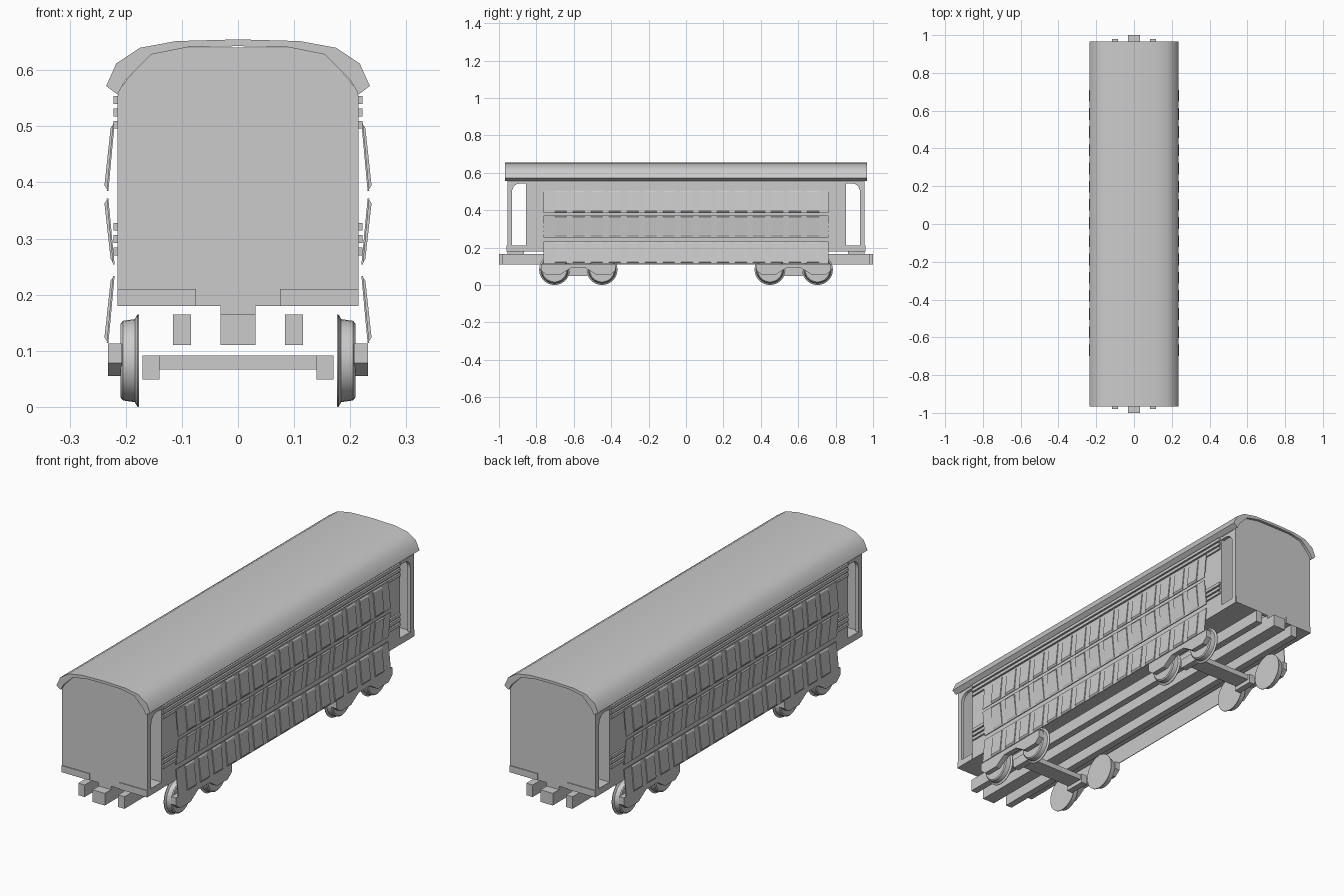
import bpy, bmesh, math

if "Cube" in bpy.data.objects:
    bpy.data.objects.remove(bpy.data.objects["Cube"])

grey = bpy.data.materials.new("plain_grey")
grey.diffuse_color = (0.6, 0.6, 0.6, 1)
grey.use_nodes = True
grey.node_tree.nodes["Principled BSDF"].inputs["Base Color"].default_value = grey.diffuse_color


def finish(bm, name, smooth=False):
    bmesh.ops.recalc_face_normals(bm, faces=bm.faces[:])
    me = bpy.data.meshes.new(name)
    bm.to_mesh(me)
    bm.free()
    me.materials.append(grey)
    if smooth:
        me.shade_smooth()
        me.set_sharp_from_angle(angle=math.radians(35))
    ob = bpy.data.objects.new(name, me)
    bpy.context.scene.collection.objects.link(ob)
    return ob


def prism(bm, pts, axis, a, b):
    """Extrude a 2D profile (x,z for axis y; y,z for axis x) from a to b."""
    def co(p, t):
        return (p[0], t, p[1]) if axis == 'y' else (t, p[0], p[1])
    va = [bm.verts.new(co(p, a)) for p in pts]
    vb = [bm.verts.new(co(p, b)) for p in pts]
    n = len(pts)
    bm.faces.new(va)
    bm.faces.new(vb[::-1])
    for i in range(n):
        bm.faces.new((va[i], va[(i + 1) % n], vb[(i + 1) % n], vb[i]))


def box(bm, x0, x1, y0, y1, z0, z1):
    prism(bm, [(x0, z0), (x1, z0), (x1, z1), (x0, z1)], 'y', y0, y1)


def flip(pts, s):
    return [(p[0] * s, p[1]) for p in pts]


# Arched roof shell
outer = [(.235, .572), (.217, .612), (.175, .64), (.11, .652)]
inner = [(.215, .557), (.2, .583), (.155, .628), (.09, .641)]
bm = bmesh.new()
prism(bm, outer + [(0, .655)] + flip(outer[::-1], -1)
      + flip(inner, -1) + [(0, .643)] + inner[::-1], 'y', -.967, .967)
finish(bm, "roof", True)

# Cabin body and thin end walls share the profile under the roof
arch = [(.214, .18), (.214, .56), (.198, .584), (.155, .628), (.09, .641)]
section = arch + flip(arch[::-1], -1)
bm = bmesh.new()
prism(bm, section, 'y', -.855, .855)
finish(bm, "cabin_body")
bm = bmesh.new()
for s in (-1, 1):
    prism(bm, section, 'y', s * .955, s * .94)
finish(bm, "end_walls")

# Open porch sides with a rounded upper corner
curve = [(.89 + .04 * math.sin(a), .50 + .042 * math.cos(a))
         for a in (math.pi / 2 * i / 5 for i in range(6))]
side = [(.955, .18), (.955, .555), (.856, .555), (.856, .542)] + curve \
    + [(.93, .208), (.856, .208), (.856, .18)]
bm = bmesh.new()
for sx in (-1, 1):
    for sy in (-1, 1):
        prism(bm, flip(side, sy), 'x', sx * .2, sx * .215)
finish(bm, "porch_frames")
bm = bmesh.new()
for sx in (-1, 1):
    for sy in (-1, 1):
        x = sorted((sx * .075, sx * .2145))
        y = sorted((sy * .855, sy * .959))
        box(bm, *x, *y, .18, .21)
finish(bm, "porch_steps")

# Horizontal side rails
bm = bmesh.new()
for s in (-1, 1):
    x = sorted((s * .21, s * .222))
    for z in (.277, .299, .321, .503, .525, .547):
        box(bm, *x, -.85, .85, z - .007, z + .007)
finish(bm, "side_rails")

# Three rows of tilted sheets with raised panels: (x top, z top, x bottom, z bottom)
rows = [(.220, .505, .231, .385), (.231, .371, .220, .254), (.220, .233, .231, .114)]
bm, bp = bmesh.new(), bmesh.new()
for s in (-1, 1):
    for xt, zt, xb, zb in rows:
        sheet = [(xt, zt), (xt + .003, zt), (xb + .003, zb), (xb, zb)]
        prism(bm, flip(sheet, s), 'y', -.762, .762)
        plate = [(xt + .001, zt), (xt + .007, zt - .008),
                 (xb + .007, zb + .01), (xb + .001, zb)]
        for i in range(15):
            y = -.7 + i * .0963
            prism(bp, flip(plate, s), 'y', y, y + .062)
finish(bm, "side_sheets")
finish(bp, "side_panels")

# Long underframe beams and coupling blocks
bm = bmesh.new()
box(bm, -.031, .031, -1, 1, .11, .165)
for s in (-1, 1):
    box(bm, s * .1 - .016, s * .1 + .016, -.98, .98, .11, .165)
    box(bm, -.031, .031, s * .91 - .045, s * .91 + .045, .16, .185)
finish(bm, "underframe_beams")

# Wheels turned around the x axis: (x, radius)
lathe = [(.176, .0), (.176, .082), (.179, .0825), (.184, .074),
         (.205, .071), (.209, .066), (.209, .0)]
SEG = 32
bm = bmesh.new()
for s in (-1, 1):
    for yc in (-.703, -.449, .449, .703):
        rings = []
        for x, r in lathe[1:-1]:
            rings.append([bm.verts.new((s * x, yc + r * math.cos(2 * math.pi * k / SEG),
                                        .0825 + r * math.sin(2 * math.pi * k / SEG)))
                          for k in range(SEG)])
        for a, b in zip(rings, rings[1:]):
            for k in range(SEG):
                j = (k + 1) % SEG
                bm.faces.new((a[k], a[j], b[j], b[k]))
        bm.faces.new(rings[0])
        bm.faces.new(rings[-1])
finish(bm, "wheels", True)

# Bogie side frames and cross beams
wave = [(.2, .113), (.2, .078), (.172, .055), (.095, .055), (.06, .078),
        (.04, .09)]
bm, bc = bmesh.new(), bmesh.new()
for yc in (-.576, .576):
    for s in (-1, 1):
        pts = [(yc + p[0], p[1]) for p in wave + flip(wave[::-1], -1)]
        prism(bm, pts, 'x', s * .207, s * .232)
        box(bc, s * .155 - .015, s * .155 + .015, yc - .05, yc + .05, .049, .092)
    box(bc, -.145, .145, yc - .04, yc + .04, .067, .0915)
finish(bm, "bogie_side_frames")
finish(bc, "bogie_cross_beams")
